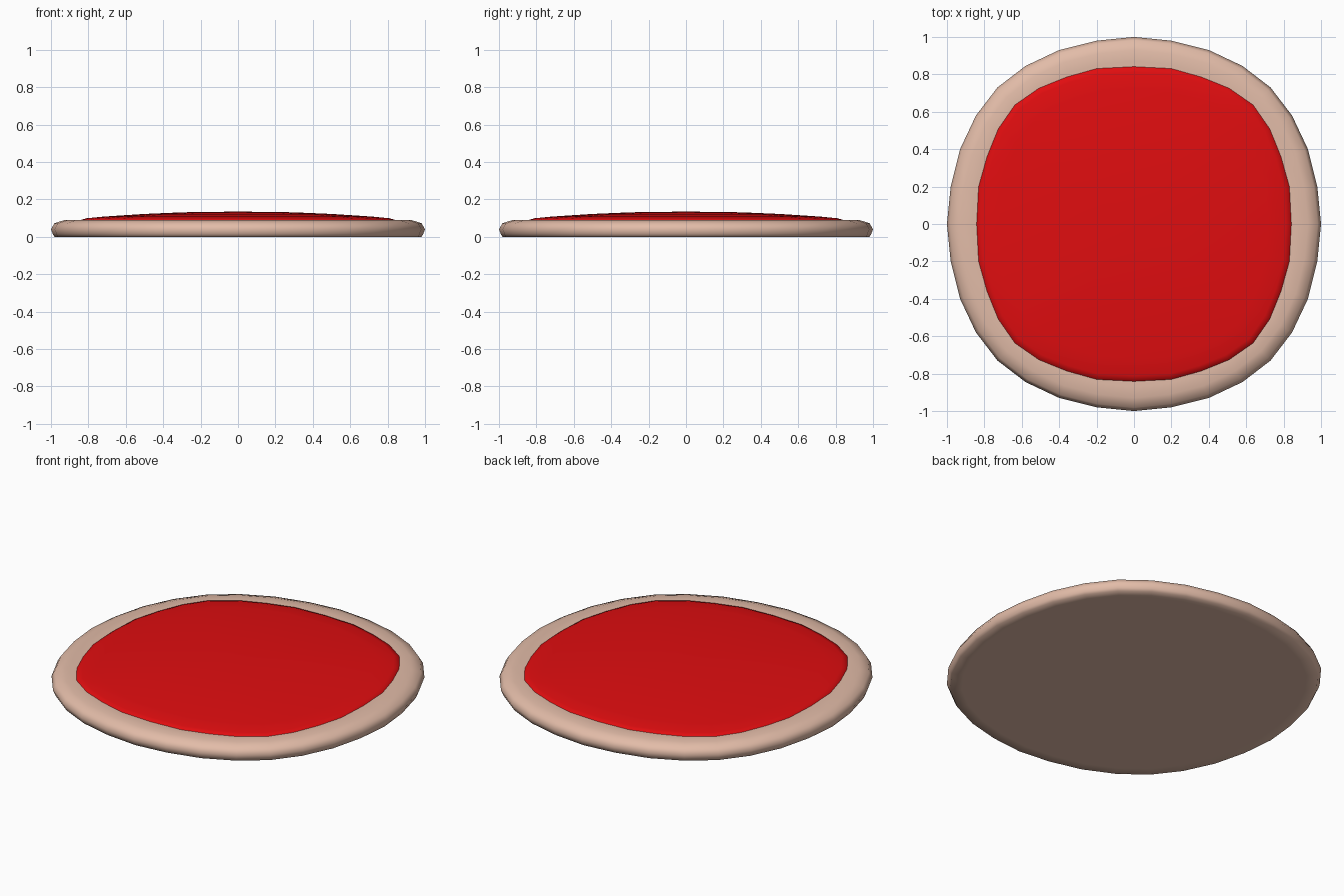
import bpy
import bmesh
import math

if "Cube" in bpy.data.objects:
    bpy.data.objects.remove(bpy.data.objects["Cube"])


def material(name, color):
    m = bpy.data.materials.new(name)
    m.diffuse_color = (*color, 1.0)
    m.use_nodes = True
    m.node_tree.nodes["Principled BSDF"].inputs["Base Color"].default_value = m.diffuse_color
    return m


def full_outline(octant):
    """Turn five points spanning 0-45 degrees into a 32-sided outline."""
    quarter = octant + [(y, x) for x, y in reversed(octant[1:-1])]
    pts = []
    for k in range(4):
        c, s = round(math.cos(k * math.pi / 2)), round(math.sin(k * math.pi / 2))
        pts += [(c * x - s * y, s * x + c * y) for x, y in quarter]
    return pts


def lofted_disc(name, octant, profile, mat):
    """Stack scaled copies of an outline; profile rows are (scale, z).
    A scale of 0 closes the surface with a centre point."""
    outline = full_outline(octant)
    n = len(outline)
    bm = bmesh.new()
    rings = []
    for s, z in profile:
        if s == 0:
            rings.append([bm.verts.new((0, 0, z))] * n)
        else:
            rings.append([bm.verts.new((x * s, y * s, z)) for x, y in outline])
    for low, high in zip(rings, rings[1:]):
        for i in range(n):
            j = (i + 1) % n
            corners = list(dict.fromkeys((low[i], low[j], high[j], high[i])))
            bm.faces.new(corners)
    bmesh.ops.recalc_face_normals(bm, faces=bm.faces)
    for f in bm.faces:
        f.smooth = True
    mesh = bpy.data.meshes.new(name)
    bm.to_mesh(mesh)
    bm.free()
    mesh.materials.append(mat)
    obj = bpy.data.objects.new(name, mesh)
    bpy.context.collection.objects.link(obj)
    return obj


dough = material("baked dough", (0.76, 0.50, 0.39))
red = material("tomato red", (0.75, 0.004, 0.005))

# Crust: flat base with a rounded rim
lofted_disc(
    "crust",
    [(1, 0), (0.98, 0.2), (0.93, 0.4), (0.845, 0.58), (0.73, 0.73)],
    [(0, 0), (0.92, 0), (0.982, 0), (0.99, 0.015), (1.0, 0.04),
     (0.982, 0.072), (0.93, 0.089), (0.87, 0.09), (0.75, 0.085), (0, 0.085)],
    dough)

# Sauce: softly squared, slightly domed pad set into the crust
lofted_disc(
    "sauce",
    [(0.845, 0), (0.835, 0.2), (0.79, 0.36), (0.73, 0.51), (0.64, 0.64)],
    [(0, 0.05), (1.0, 0.05), (1.002, 0.075), (0.995, 0.09), (0.96, 0.099),
     (0.85, 0.108), (0.6, 0.122), (0.35, 0.131), (0, 0.135)],
    red)
